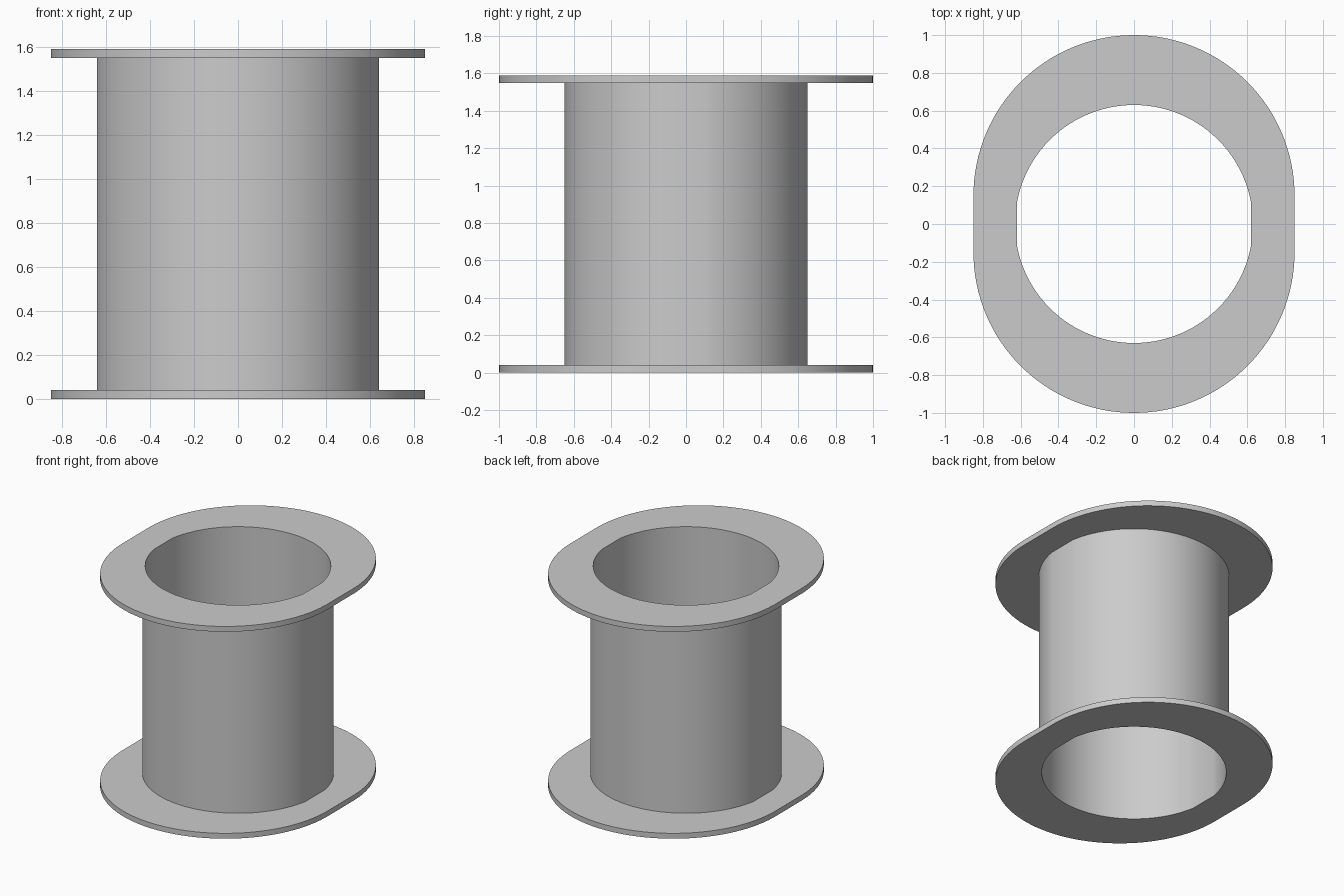
import bpy, bmesh, math
from mathutils import Vector

cube = bpy.data.objects.get("Cube")
if cube:
    bpy.data.objects.remove(cube, do_unlink=True)

HEIGHT, PLATE = 1.59, 0.04          # overall height, flange thickness
BORE, BARREL = 0.63, 0.65           # tube inner and outer radius
FLANGE, SHIFT = 0.85, 0.15          # flange end radius, offset of its arc centres
STEPS = 64                          # segments per half turn

grey = bpy.data.materials.new("plain_grey")
grey.use_nodes = True
colour = (0.6, 0.6, 0.6, 1.0)
grey.diffuse_color = colour
grey.node_tree.nodes["Principled BSDF"].inputs["Base Color"].default_value = colour

# Flange outline: two half circles joined by short straight sides
outline = []
for side in (1, -1):
    for i in range(STEPS + 1):
        a = math.pi * i / STEPS
        outline.append(Vector((FLANGE * math.cos(a), FLANGE * math.sin(a) + SHIFT, 0)) * side)


def circle(radius):
    """Circle whose points line up with the flange outline."""
    return [p.normalized() * radius for p in outline]


# Closed section: bottom flange, barrel, top flange, then down the bore
barrel, bore = circle(BARREL), circle(BORE)
section = [
    (outline, 0), (outline, PLATE),
    (barrel, PLATE), (barrel, HEIGHT - PLATE),
    (outline, HEIGHT - PLATE), (outline, HEIGHT),
    (bore, HEIGHT), (bore, 0),
]

bm = bmesh.new()
rings = [[bm.verts.new((p.x, p.y, z)) for p in loop] for loop, z in section]
count = len(outline)
for k, low in enumerate(rings):
    high = rings[(k + 1) % len(rings)]
    for i in range(count):
        j = (i + 1) % count
        bm.faces.new((low[i], low[j], high[j], high[i]))
bmesh.ops.recalc_face_normals(bm, faces=bm.faces)

mesh = bpy.data.meshes.new("flanged_tube")
bm.to_mesh(mesh)
bm.free()
mesh.materials.append(grey)
tube = bpy.data.objects.new("flanged_tube", mesh)
bpy.context.collection.objects.link(tube)

# Smooth round walls, crisp rims
bpy.ops.object.select_all(action='DESELECT')
tube.select_set(True)
bpy.context.view_layer.objects.active = tube
bpy.ops.object.shade_smooth_by_angle(angle=math.radians(30))
